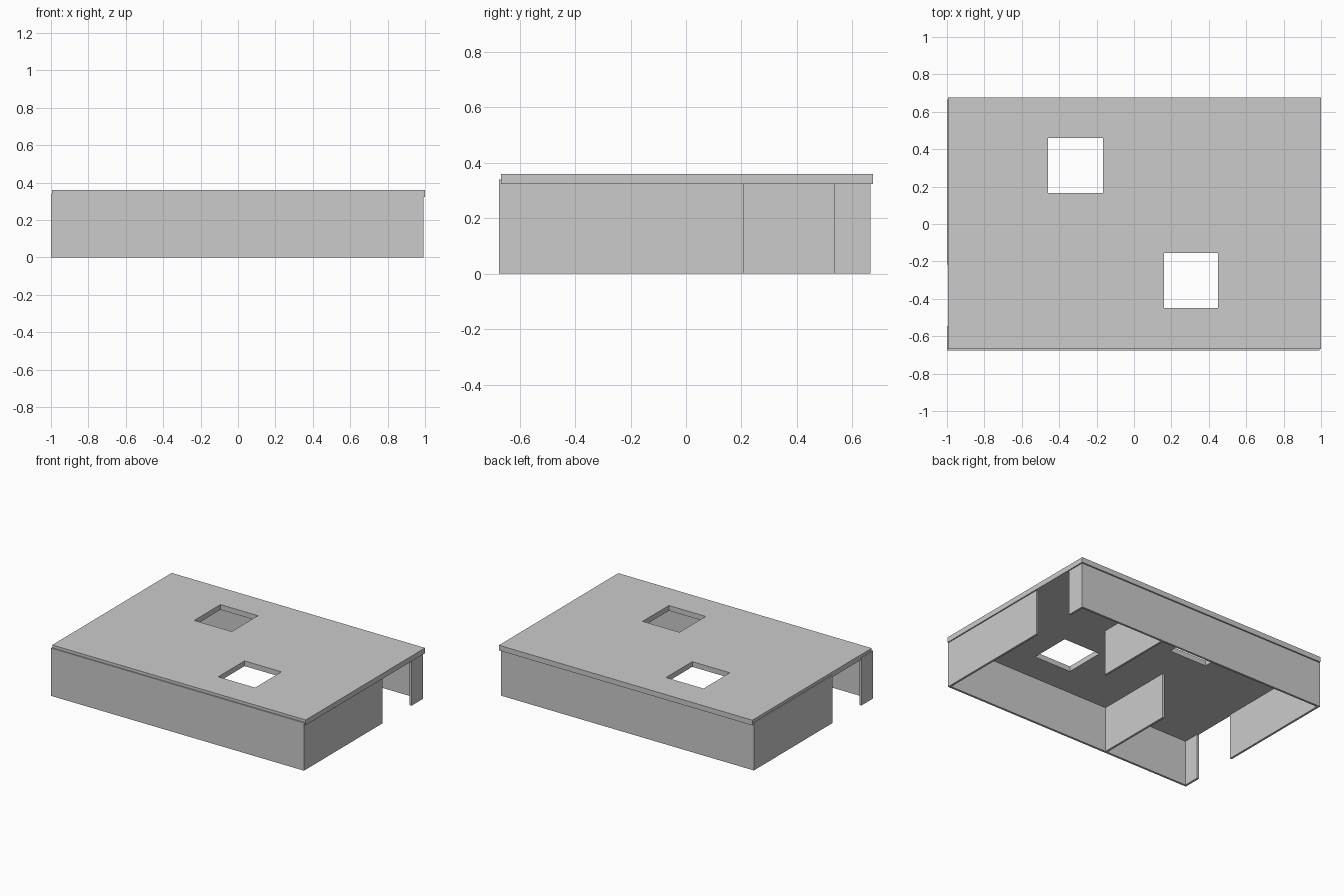
import bpy, bmesh

if "Cube" in bpy.data.objects:
    bpy.data.objects.remove(bpy.data.objects["Cube"])

T = 0.015          # wall thickness
WALL_TOP = 0.34


def finish(name, bm):
    bmesh.ops.recalc_face_normals(bm, faces=bm.faces)
    mesh = bpy.data.meshes.new(name)
    bm.to_mesh(mesh)
    bm.free()
    obj = bpy.data.objects.new(name, mesh)
    bpy.context.collection.objects.link(obj)
    return obj


def box(name, x0, x1, y0, y1, z0=0.0, z1=WALL_TOP):
    bm = bmesh.new()
    bmesh.ops.create_cube(bm, size=1)
    for v in bm.verts:
        v.co = ((x0 + x1) / 2 + v.co.x * (x1 - x0),
                (y0 + y1) / 2 + v.co.y * (y1 - y0),
                (z0 + z1) / 2 + v.co.z * (z1 - z0))
    return finish(name, bm)


def holed_slab(name, xs, ys, holes, z0, z1):
    """Slab made of grid cells, leaving out the (column, row) hole cells."""
    bm = bmesh.new()
    verts = [[bm.verts.new((x, y, z0)) for y in ys] for x in xs]
    for i in range(len(xs) - 1):
        for j in range(len(ys) - 1):
            if (i, j) not in holes:
                bm.faces.new((verts[i][j], verts[i + 1][j],
                              verts[i + 1][j + 1], verts[i][j + 1]))
    ret = bmesh.ops.extrude_face_region(bm, geom=bm.faces[:], use_keep_orig=True)
    top = [g for g in ret["geom"] if isinstance(g, bmesh.types.BMVert)]
    bmesh.ops.translate(bm, verts=top, vec=(0, 0, z1 - z0))
    return finish(name, bm)


X0, X1, Y0, Y1 = -1.0, 0.992, -0.675, 0.665

# Long front and back walls
box("front_wall", X0, X1, Y0, Y0 + T)
box("back_wall", X0, X1, Y1 - T, Y1)

# Side walls, each split by a doorway
box("left_wall_long", X0, X0 + T, -0.217, Y1 - T)
box("left_wall_short", X0, X0 + T, Y0 + T, -0.545)
box("right_wall_long", X1 - T, X1, Y0 + T, 0.207)
box("right_wall_short", X1 - T, X1, 0.535, Y1 - T)

# Staggered inner partitions
box("front_partition", -0.33, -0.33 + T, Y0 + T, -0.09)
box("back_partition", 0.32 - T, 0.32, 0.09, Y1 - T)

# Roof with two square openings
holed_slab("roof",
           (-0.995, -0.46, -0.165, 0.16, 0.45, 1.0),
           (-0.667, -0.45, -0.155, 0.165, 0.46, 0.675),
           {(1, 3), (3, 1)}, 0.323, 0.36)
